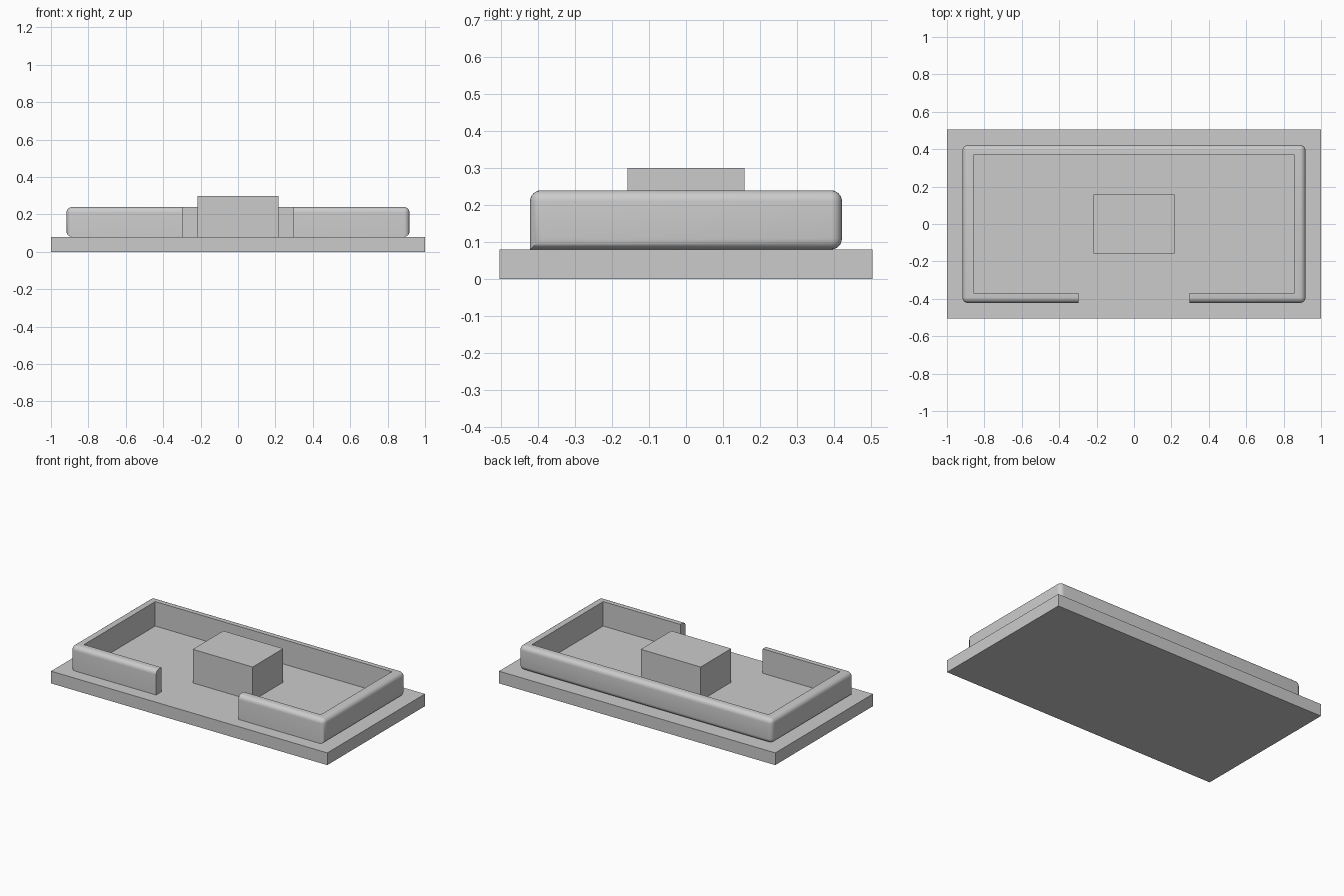
import bpy
import bmesh

cube = bpy.data.objects.get("Cube")
if cube:
    bpy.data.objects.remove(cube, do_unlink=True)

# Single flat colour
grey = bpy.data.materials.new("light grey")
grey.use_nodes = True
colour = (0.6, 0.6, 0.6, 1)
grey.diffuse_color = colour
grey.node_tree.nodes["Principled BSDF"].inputs["Base Color"].default_value = colour


def prism(name, outline, bottom, top, round_edge=None, radius=0.03):
    """Extrude an outline upward, rounding the edges picked by a rule."""
    bm = bmesh.new()
    base = bm.faces.new([bm.verts.new((x, y, bottom)) for x, y in outline])
    result = bmesh.ops.extrude_face_region(bm, geom=[base], use_keep_orig=True)
    moved = [v for v in result["geom"] if isinstance(v, bmesh.types.BMVert)]
    bmesh.ops.translate(bm, verts=moved, vec=(0, 0, top - bottom))
    bmesh.ops.recalc_face_normals(bm, faces=bm.faces)
    if round_edge:
        edges = [e for e in bm.edges if round_edge(e)]
        bmesh.ops.bevel(bm, geom=edges, offset=radius, segments=6,
                        profile=0.5, affect='EDGES')
    mesh = bpy.data.meshes.new(name)
    bm.to_mesh(mesh)
    bm.free()
    mesh.materials.append(grey)
    obj = bpy.data.objects.new(name, mesh)
    bpy.context.collection.objects.link(obj)
    return obj


def rectangle(x, y):
    return [(-x, -y), (x, -y), (x, y), (-x, y)]


BASE_TOP, WALL_TOP = 0.08, 0.24
OUT_X, OUT_Y = 0.917, 0.422
IN_X, IN_Y = 0.857, 0.368
GAP = 0.298


def is_outer_edge(edge):
    """Top outer rim and upright outer corners of the wall."""
    a, b = (v.co for v in edge.verts)

    def shared(axis, value):
        return all(abs(abs(p[axis]) - value) < 1e-4 for p in (a, b))

    on_x, on_y = shared(0, OUT_X), shared(1, OUT_Y)
    return (on_x and on_y) or (shared(2, WALL_TOP) and (on_x or on_y))


# Base slab
prism("base_slab", rectangle(1, 0.505), 0, BASE_TOP)

# Surrounding wall, open at the middle of the front
right_half = [(GAP, -IN_Y), (GAP, -OUT_Y), (OUT_X, -OUT_Y), (OUT_X, OUT_Y)]
inner_half = [(IN_X, IN_Y), (IN_X, -IN_Y)]
left_half = [(-x, y) for x, y in reversed(right_half)]
inner_left = [(-x, y) for x, y in reversed(inner_half)]
wall = prism("perimeter_wall", right_half + left_half + inner_left + inner_half,
             BASE_TOP, WALL_TOP, is_outer_edge)

# Central block
prism("center_block", rectangle(0.217, 0.158), BASE_TOP, 0.3)

# Smooth the rounded wall edges only
bpy.ops.object.select_all(action='DESELECT')
wall.select_set(True)
bpy.context.view_layer.objects.active = wall
bpy.ops.object.shade_smooth_by_angle(angle=0.6)
